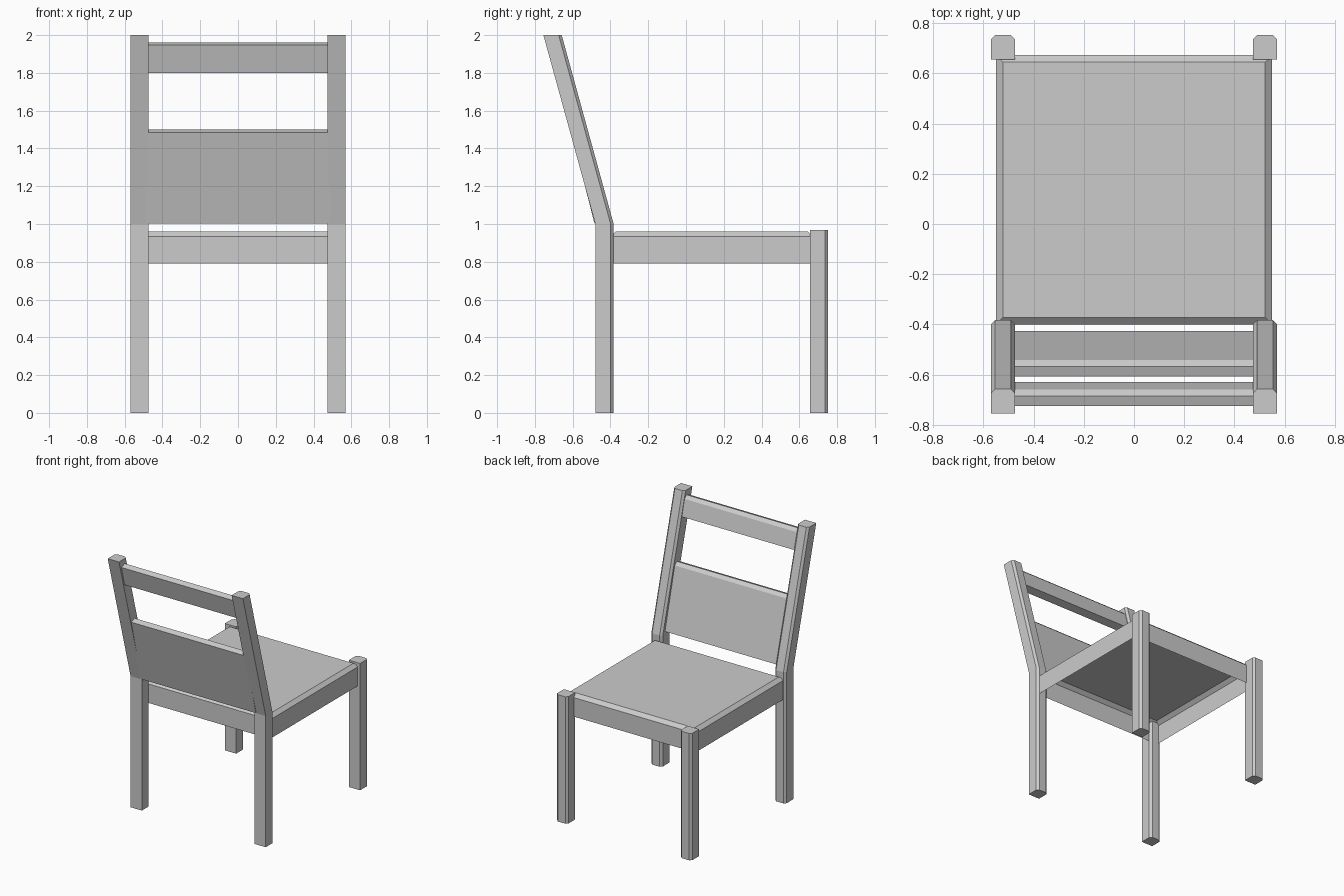
import bpy

if "Cube" in bpy.data.objects:
    bpy.data.objects.remove(bpy.data.objects["Cube"])


def mesh_object(name, verts, faces):
    mesh = bpy.data.meshes.new(name)
    mesh.from_pydata(verts, [], faces)
    mesh.update()
    obj = bpy.data.objects.new(name, mesh)
    bpy.context.collection.objects.link(obj)
    return obj


def loft(name, rings, cap_start=True, cap_end=True):
    """Skin equal-sized rings (counter-clockwise seen from the end side)."""
    n = len(rings[0])
    verts = [v for ring in rings for v in ring]
    faces = []
    for r in range(len(rings) - 1):
        for i in range(n):
            j = (i + 1) % n
            faces.append((r * n + i, r * n + j, (r + 1) * n + j, (r + 1) * n + i))
    if cap_start:
        faces.append(tuple(reversed(range(n))))
    if cap_end:
        faces.append(tuple(range((len(rings) - 1) * n, len(rings) * n)))
    return mesh_object(name, verts, faces)


def post(name, side, levels, depth=0.097, bevel=0.016):
    """Square post with its two +y corners chamfered; levels are (z, y)."""
    x0, x1 = (0.475, 0.57) if side > 0 else (-0.57, -0.475)
    rings = []
    for z, y in levels:
        y1 = y + depth
        rings.append([(x0, y, z), (x1, y, z), (x1, y1 - bevel, z),
                      (x1 - bevel, y1, z), (x0 + bevel, y1, z), (x0, y1 - bevel, z)])
    return loft(name, rings)


def slat(name, z0, z1, half_width=0.49, slope=0.255, rise=0.016):
    """Tilted back slat with a chamfered top edge on the seat side."""
    def front(z):
        return -0.484 - slope * (z - 1)

    def rear(z):
        return -0.421 - slope * (z - 1)

    zt = z1 - 0.003
    profile = [(front(z0), z0), (rear(z0 + rise), z0 + rise),
               (rear(z1 - 0.022), z1 - 0.022),
               (rear(z1) - 0.019, z1), (front(zt - 0.012), zt - 0.012)]
    rings = [[(x, y, z) for y, z in profile] for x in (-half_width, half_width)]
    return loft(name, rings)


# Legs, with the back pair bending into the backrest posts
for side, label in ((1, "right"), (-1, "left")):
    post("front_leg_" + label, side, [(0, 0.656), (0.967, 0.656)])
    post("back_post_" + label, side, [(0, -0.48), (1.0, -0.48), (2.0, -0.755)])

# Seat: shell open underneath, with a chamfered upper rim
seat_rings = []
for inset, z in ((0, 0.79), (0, 0.935), (0.028, 0.96)):
    x, y0, y1 = 0.55 - inset, -0.40 + inset, 0.673 - inset
    seat_rings.append([(-x, y0, z), (x, y0, z), (x, y1, z), (-x, y1, z)])
loft("seat", seat_rings, cap_start=False)

# Backrest panel and top rail
slat("backrest_panel", 1.003, 1.5)
slat("top_rail", 1.80, 1.962)
